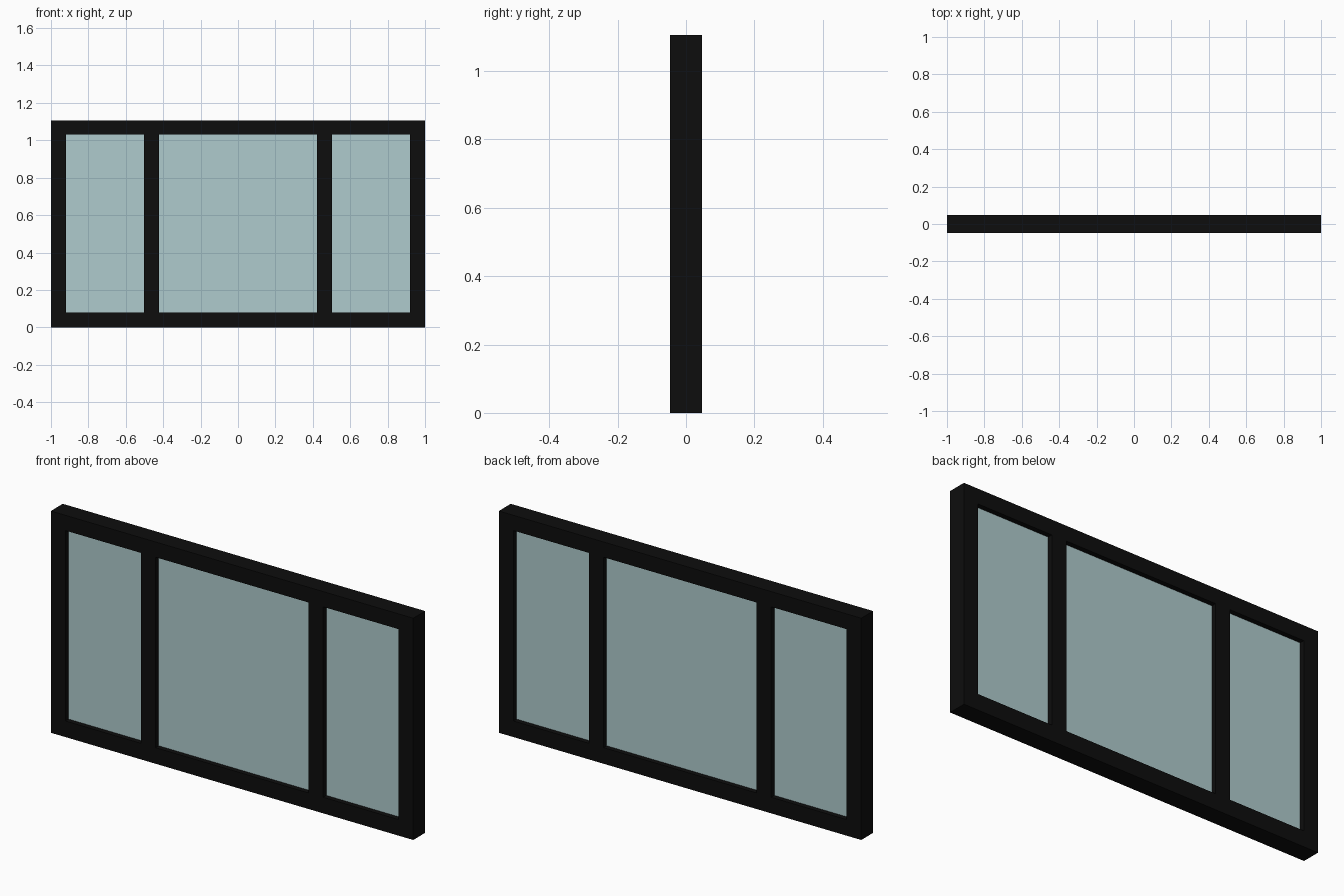
import bpy
import bmesh
from mathutils import Vector

if "Cube" in bpy.data.objects:
    bpy.data.objects.remove(bpy.data.objects["Cube"])

HEIGHT, DEPTH, GLASS = 1.106, 0.094, 0.044
XS = [-1.0, -0.92, -0.503, -0.422, 0.422, 0.503, 0.92, 1.0]
ZS = [0.0, 0.08, 1.03, HEIGHT]


def material(name, rgb):
    m = bpy.data.materials.new(name)
    m.diffuse_color = (*rgb, 1.0)
    m.use_nodes = True
    m.node_tree.nodes["Principled BSDF"].inputs["Base Color"].default_value = m.diffuse_color
    return m


def extruded_cells(name, cells, depth, mat):
    """Fill the chosen grid cells and extrude them to a slab centred on y = 0."""
    bm = bmesh.new()
    grid = {}

    def vert(i, k):
        if (i, k) not in grid:
            grid[i, k] = bm.verts.new((XS[i], -depth / 2, ZS[k]))
        return grid[i, k]

    for i, k in cells:
        bm.faces.new([vert(i, k), vert(i + 1, k), vert(i + 1, k + 1), vert(i, k + 1)])
    ext = bmesh.ops.extrude_face_region(bm, geom=bm.faces[:], use_keep_orig=True)
    moved = [g for g in ext["geom"] if isinstance(g, bmesh.types.BMVert)]
    bmesh.ops.translate(bm, verts=moved, vec=Vector((0, depth, 0)))
    bmesh.ops.recalc_face_normals(bm, faces=bm.faces[:])
    me = bpy.data.meshes.new(name)
    bm.to_mesh(me)
    bm.free()
    me.materials.append(mat)
    ob = bpy.data.objects.new(name, me)
    bpy.context.collection.objects.link(ob)
    return ob


black = material("black_frame", (0.004, 0.004, 0.004))
pale = material("pale_teal_glass", (0.43, 0.6, 0.61))

# Frame with two mullions: every cell except the three openings
openings = [(1, 1), (3, 1), (5, 1)]
frame_cells = [(i, k) for i in range(7) for k in range(3) if (i, k) not in openings]
extruded_cells("window_frame", frame_cells, DEPTH, black)

# Glass panes, recessed on both sides
for label, cell in zip(("left", "centre", "right"), openings):
    extruded_cells(f"{label}_glass_pane", [cell], GLASS, pale)
